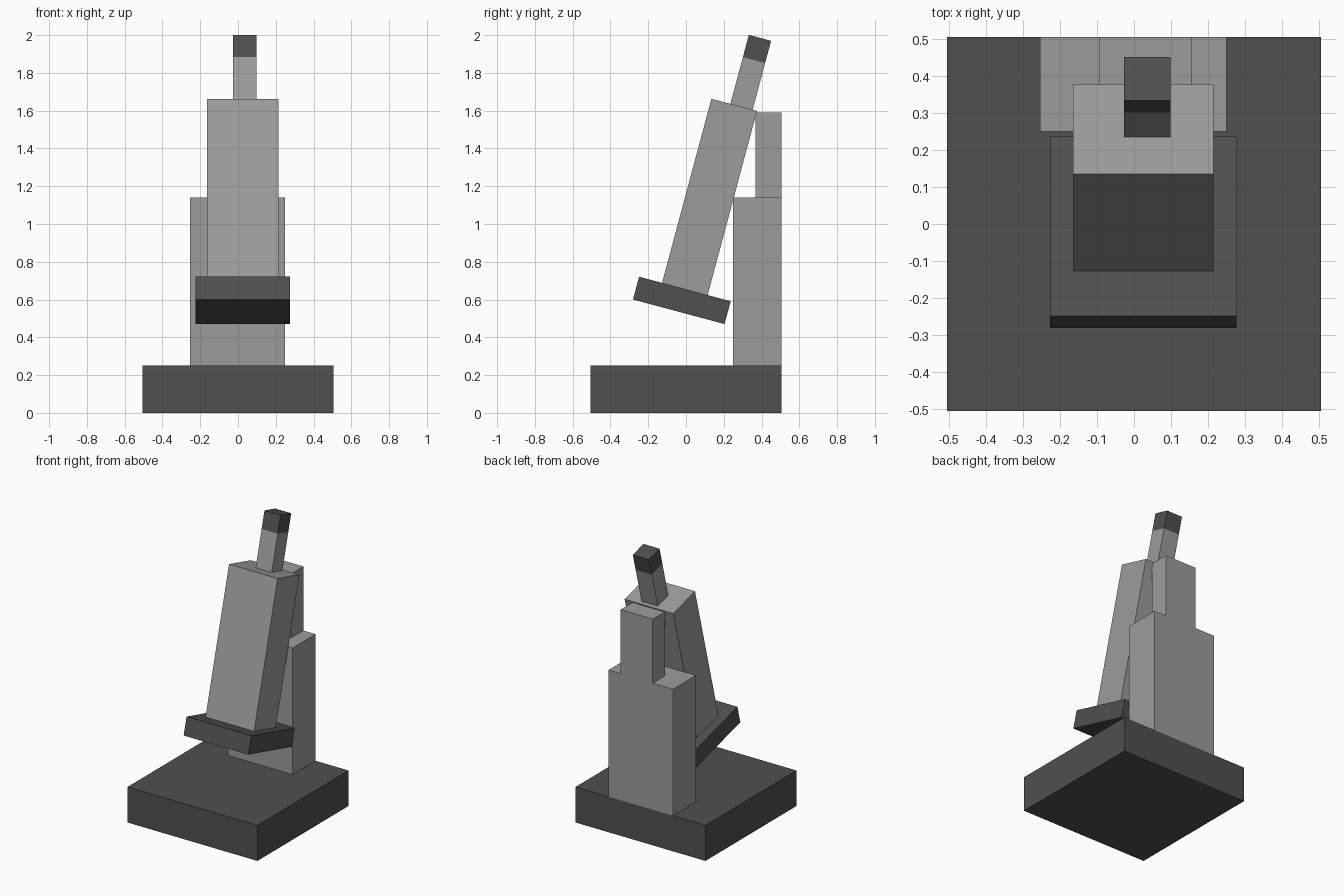
import bpy
from math import radians
from mathutils import Matrix, Vector

cube = bpy.data.objects.get("Cube")
if cube:
    bpy.data.objects.remove(cube, do_unlink=True)


def make_material(name, value):
    mat = bpy.data.materials.new(name)
    mat.use_nodes = True
    color = (value, value, value, 1)
    mat.diffuse_color = color
    mat.node_tree.nodes["Principled BSDF"].inputs["Base Color"].default_value = color
    return mat


dark = make_material("dark grey", 0.08)
light = make_material("light grey", 0.335)


def box(name, low, high, mat, frame=Matrix()):
    """Box between two corners, placed in the given frame."""
    low, high = Vector(low), Vector(high)
    bpy.ops.mesh.primitive_cube_add(size=1)
    obj = bpy.context.object
    obj.name = name
    size = Matrix.Diagonal((*(high - low), 1))
    obj.data.transform(Matrix.Translation((low + high) / 2) @ size)
    obj.matrix_world = frame
    obj.data.materials.append(mat)
    return obj


# Foot and upright stand
box("base", (-0.505, -0.505, 0), (0.505, 0.505, 0.25), dark)
box("lower_column", (-0.253, 0.25, 0.25), (0.25, 0.505, 1.14), light)
box("upper_column", (-0.095, 0.367, 1.14), (0.155, 0.505, 1.59), light)

# Leaning tube assembly, its origin at the middle of the stage plate's top
tilt = Matrix.Translation((0.025, -0.006, 0.656)) @ Matrix.Rotation(radians(-15), 4, "X")
box("tilted_plate", (-0.251, -0.251, -0.125), (0.251, 0.251, 0), dark, tilt)
box("tube_body", (-0.189, -0.125, 0), (0.189, 0.125, 1.009), light, tilt)
box("eyepiece_stem", (-0.052, -0.021, 1.009), (0.073, 0.101, 1.265), light, tilt)
box("eyepiece_cap", (-0.052, -0.021, 1.265), (0.073, 0.101, 1.387), dark, tilt)
